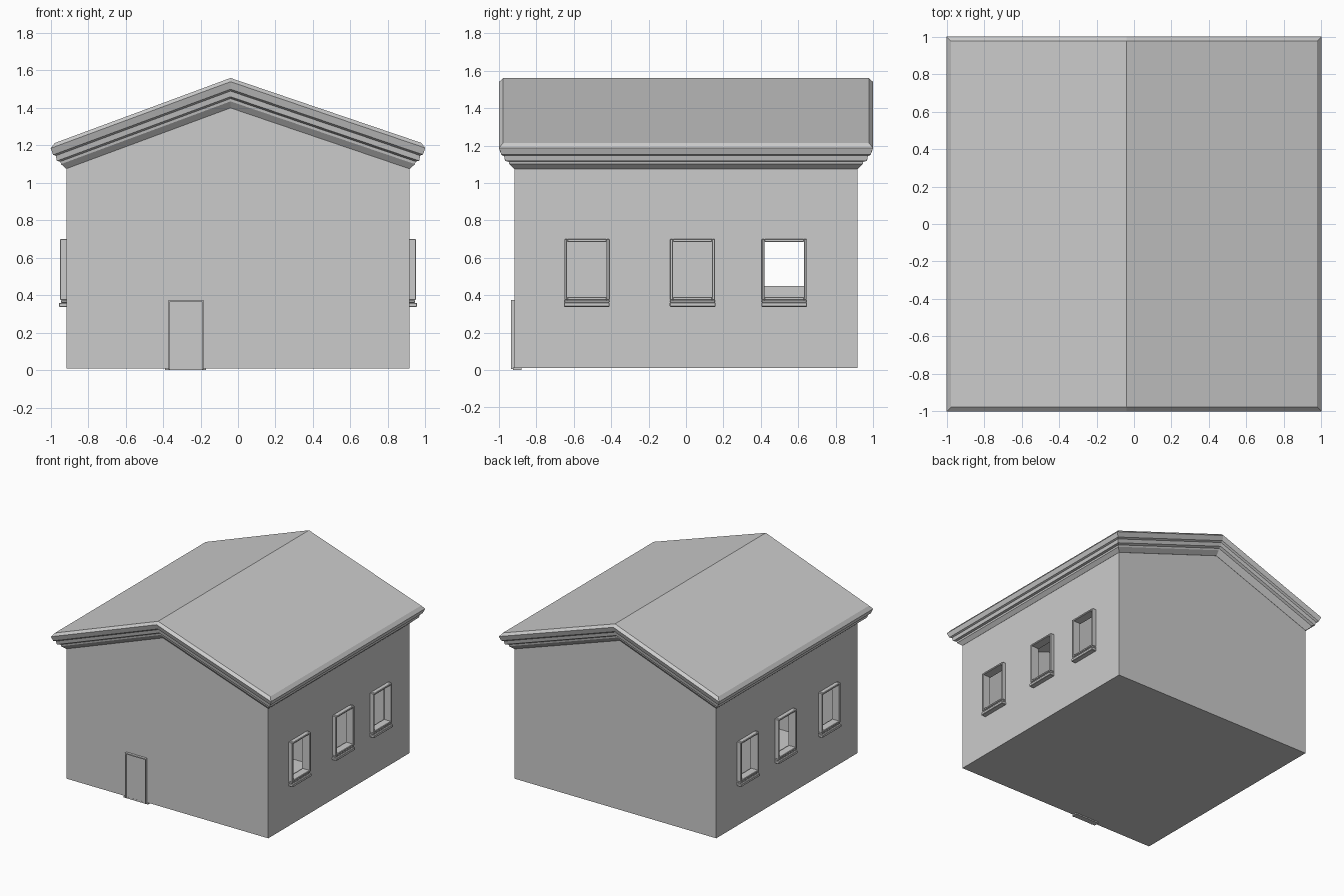
import bpy
import bmesh
from mathutils import Vector

cube = bpy.data.objects.get("Cube")
if cube:
    bpy.data.objects.remove(cube, do_unlink=True)

plaster = bpy.data.materials.new("light_grey_plaster")
plaster.use_nodes = True
GREY = (0.6, 0.6, 0.6, 1)
plaster.diffuse_color = GREY
plaster.node_tree.nodes["Principled BSDF"].inputs["Base Color"].default_value = GREY

RIDGE_X = -0.04          # ridge sits slightly off centre
SLOPE_L, SLOPE_R = 0.37, 0.34
WALL = 0.916
BASE = 0.01


def make(name, bm):
    bmesh.ops.recalc_face_normals(bm, faces=bm.faces)
    mesh = bpy.data.meshes.new(name)
    bm.to_mesh(mesh)
    bm.free()
    mesh.materials.append(plaster)
    obj = bpy.data.objects.new(name, mesh)
    bpy.context.collection.objects.link(obj)
    return obj


def add_box(bm, x, y, z):
    verts = bmesh.ops.create_cube(bm, size=1)["verts"]
    for v in verts:
        v.co = Vector([(a + b) / 2 + c * (b - a) for (a, b), c in zip((x, y, z), v.co)])


def boxes(name, *specs):
    bm = bmesh.new()
    for spec in specs:
        add_box(bm, *spec)
    return make(name, bm)


def gable_points(half, ridge):
    """Left eave, ridge and right eave of a roof line."""
    return [(-half, ridge - SLOPE_L * (half + RIDGE_X)),
            (RIDGE_X, ridge),
            (half, ridge - SLOPE_R * (half - RIDGE_X))]


def gable_prism(name, half, ridge, base):
    profile = [(-half, base)] + gable_points(half, ridge) + [(half, base)]
    bm = bmesh.new()
    front = bm.faces.new([bm.verts.new((x, -half, z)) for x, z in profile])
    ext = bmesh.ops.extrude_face_region(bm, geom=[front])["geom"]
    moved = [g for g in ext if isinstance(g, bmesh.types.BMVert)]
    bmesh.ops.translate(bm, verts=moved, vec=(0, 2 * half, 0))
    return make(name, bm)


def cut(target, cutter):
    cutter.hide_render = True
    mod = target.modifiers.new("cut", "BOOLEAN")
    mod.operation = "DIFFERENCE"
    mod.solver = "EXACT"
    mod.object = cutter
    bpy.context.view_layer.objects.active = target
    bpy.ops.object.modifier_apply(modifier=mod.name)
    bpy.data.objects.remove(cutter, do_unlink=True)


# Hollow walls with a row of openings through both long sides
WINDOWS = (-0.53, 0.035, 0.525)
walls = gable_prism("walls", WALL, 1.41, BASE)
cut(walls, gable_prism("room_cutter", WALL - 0.04, 1.35, 0.04))
for y in WINDOWS:
    cut(walls, boxes("window_cutter", ((-1.2, 1.2), (y - 0.112, y + 0.112), (0.385, 0.688))))

# Roof with stepped cornice: (half extent, ridge height) of each ring, bottom to top
RINGS = [(0.917, 1.40), (0.945, 1.435), (0.948, 1.45), (0.967, 1.46),
         (0.973, 1.49), (0.987, 1.50), (1.0, 1.54), (0.978, 1.56)]
bm = bmesh.new()
loops = []
for half, ridge in RINGS:
    pts = gable_points(half, ridge)
    loop = [bm.verts.new((x, -half, z)) for x, z in pts]
    loop += [bm.verts.new((x, half, z)) for x, z in reversed(pts)]
    loops.append(loop)
for low, high in zip(loops, loops[1:]):
    for i in range(6):
        j = (i + 1) % 6
        bm.faces.new((low[i], low[j], high[j], high[i]))
for a, b, c, d, e, f in (loops[0], loops[-1]):
    bm.faces.new((a, b, e, f))
    bm.faces.new((b, c, d, e))
make("roof", bm)

# Window frames and sills on both sides
for side, label in ((1, "left"), (-1, "right")):
    for n, y in enumerate(WINDOWS, 1):
        def span(a, b):
            return tuple(sorted((side * a, side * b)))
        depth = span(0.885, 0.95)
        rows, cols = (0.375, 0.70), (y - 0.12, y + 0.12)
        frame = boxes(f"{label}_window_frame_{n}",
                      (depth, (cols[0], y - 0.105), rows),
                      (depth, (y + 0.105, cols[1]), rows),
                      (depth, (y - 0.105, y + 0.105), (0.685, 0.70)),
                      (depth, (y - 0.105, y + 0.105), (0.375, 0.39)))
        sill = boxes(f"{label}_window_sill_{n}",
                     (span(0.91, 0.945), cols, (0.36, 0.375)),
                     (span(0.91, 0.956), (y - 0.122, y + 0.122), (0.338, 0.36)))
        for part in (frame, sill):
            bevel = part.modifiers.new("soft_edge", "BEVEL")
            bevel.width = 0.003
            bevel.segments = 1

# Front door: leaf, thin casing and threshold
boxes("door_leaf", ((-0.364, -0.191), (-0.924, -0.90), (0.005, 0.366)))
boxes("door_casing",
      ((-0.372, -0.364), (-0.936, -0.90), (0.005, 0.375)),
      ((-0.191, -0.183), (-0.936, -0.90), (0.005, 0.375)),
      ((-0.364, -0.191), (-0.936, -0.90), (0.366, 0.375)))
boxes("door_threshold", ((-0.39, -0.17), (-0.925, -0.88), (0, 0.012)))

# Interior partitions seen through the openings
boxes("long_partition", ((-0.02, 0.02), (-0.89, 0.30), (0.03, 1.10)))
boxes("cross_partition", ((-0.89, 0.89), (0.28, 0.32), (0.03, 1.05)))
boxes("low_partition", ((-0.02, 0.02), (0.32, 0.89), (0.03, 0.45)))
